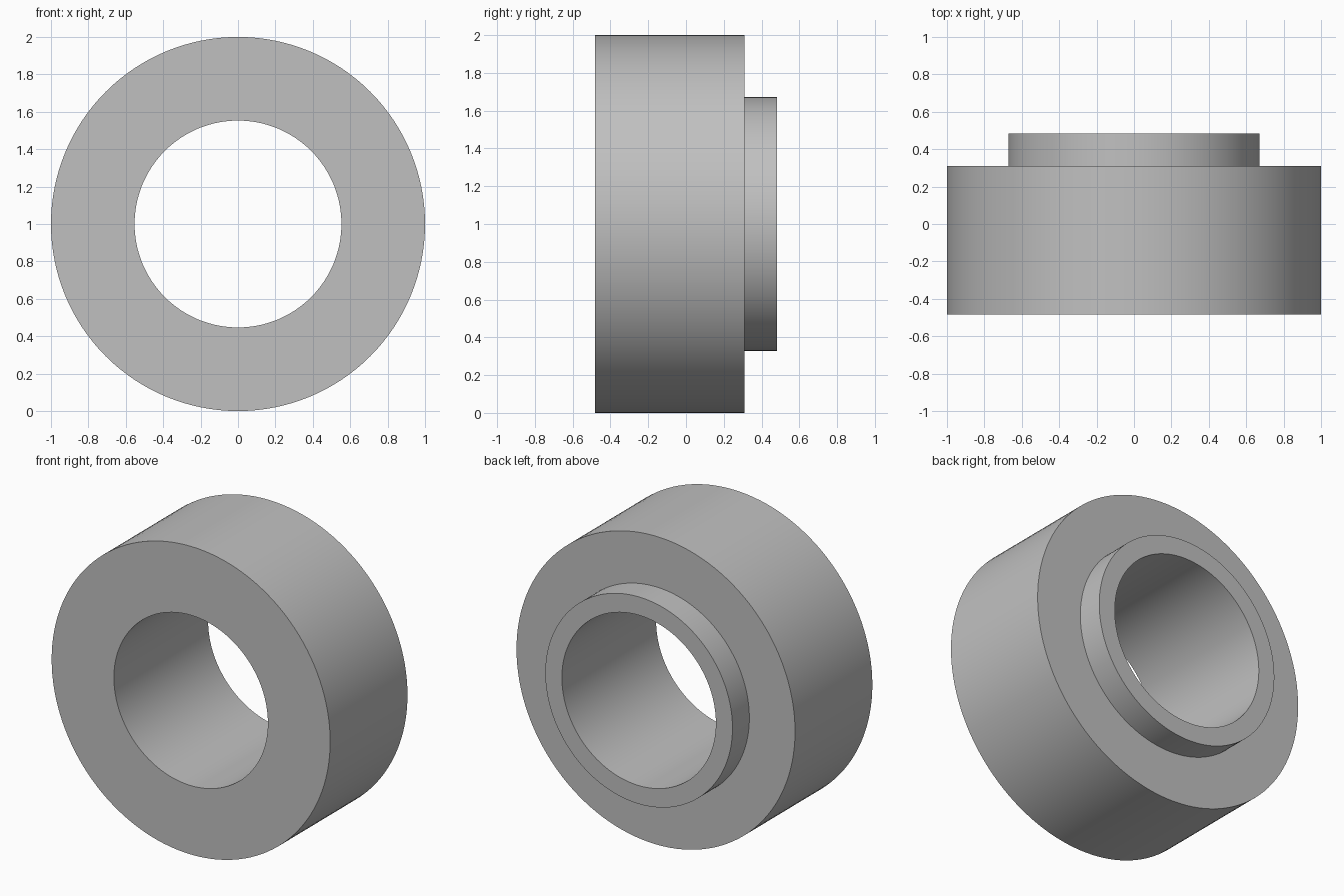
import bpy, bmesh, math

cube = bpy.data.objects.get("Cube")
if cube:
    bpy.data.objects.remove(cube, do_unlink=True)

SEGMENTS = 128
BORE, LIP, RIM = 0.553, 0.672, 1.0
FRONT, STEP, BACK = -0.483, 0.31, 0.483

# Plain grey material
grey = bpy.data.materials.new("plain_grey")
grey.use_nodes = True
colour = (0.53, 0.53, 0.53, 1)
grey.diffuse_color = colour
bsdf = next(n for n in grey.node_tree.nodes if n.type == "BSDF_PRINCIPLED")
bsdf.inputs["Base Color"].default_value = colour

# Stepped bushing: closed (radius, y) profile turned about the y axis
profile = [(BORE, FRONT), (RIM, FRONT), (RIM, STEP),
           (LIP, STEP), (LIP, BACK), (BORE, BACK)]
bm = bmesh.new()
rings = []
for i in range(SEGMENTS):
    a = math.tau * i / SEGMENTS
    rings.append([bm.verts.new((r * math.cos(a), y, 1 + r * math.sin(a)))
                  for r, y in profile])
for i, ring in enumerate(rings):
    following = rings[(i + 1) % SEGMENTS]
    for j in range(len(profile)):
        k = (j + 1) % len(profile)
        bm.faces.new((ring[j], ring[k], following[k], following[j]))
bmesh.ops.recalc_face_normals(bm, faces=bm.faces)

mesh = bpy.data.meshes.new("stepped_bushing")
bm.to_mesh(mesh)
bm.free()
mesh.materials.append(grey)
bushing = bpy.data.objects.new("stepped_bushing", mesh)
bpy.context.collection.objects.link(bushing)

# Smooth round walls with crisp edges
bpy.ops.object.select_all(action="DESELECT")
bushing.select_set(True)
bpy.context.view_layer.objects.active = bushing
bpy.ops.object.shade_smooth_by_angle(angle=math.radians(30))
